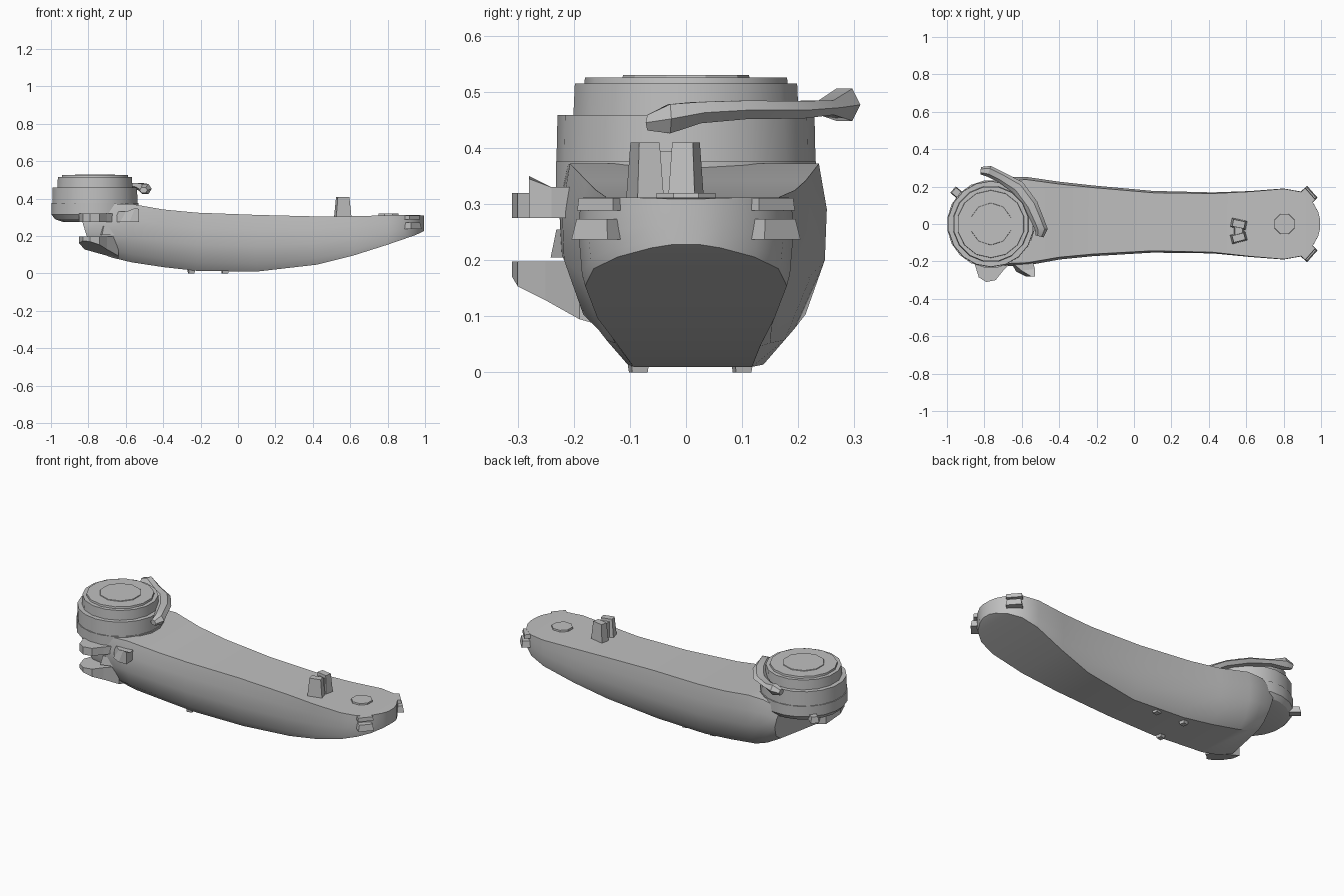
import bpy, bmesh, math
from mathutils import Matrix, Vector

cube = bpy.data.objects.get("Cube")
if cube:
    bpy.data.objects.remove(cube, do_unlink=True)

grey = bpy.data.materials.new("plain grey")
grey.use_nodes = True
grey.diffuse_color = (0.53, 0.53, 0.53, 1)
grey.node_tree.nodes["Principled BSDF"].inputs["Base Color"].default_value = (0.53, 0.53, 0.53, 1)


def finish(name, bm, smooth=True):
    """Turn a bmesh into a shaded object."""
    bmesh.ops.recalc_face_normals(bm, faces=bm.faces)
    mesh = bpy.data.meshes.new(name)
    bm.to_mesh(mesh)
    bm.free()
    mesh.materials.append(grey)
    ob = bpy.data.objects.new(name, mesh)
    bpy.context.collection.objects.link(ob)
    if smooth:
        bpy.ops.object.select_all(action='DESELECT')
        ob.select_set(True)
        bpy.context.view_layer.objects.active = ob
        bpy.ops.object.shade_smooth_by_angle(angle=math.radians(32))
    return ob


def loft(name, rings, smooth=True):
    """Skin equal-length rings and cap both ends."""
    bm = bmesh.new()
    loops = [[bm.verts.new(p) for p in ring] for ring in rings]
    n = len(loops[0])
    for a, b in zip(loops, loops[1:]):
        for i in range(n):
            j = (i + 1) % n
            bm.faces.new((a[i], a[j], b[j], b[i]))
    bm.faces.new(loops[0])
    bm.faces.new(loops[-1])
    return finish(name, bm, smooth)


def lathe(name, cx, cy, profile, sides):
    """Stack of (radius, z) rings about a vertical axis."""
    return loft(name, [[(cx + r * math.cos(2 * math.pi * (i + .5) / sides),
                         cy + r * math.sin(2 * math.pi * (i + .5) / sides), z)
                        for i in range(sides)] for r, z in profile])


def block(name, centre, size, turn=0, taper=1.0):
    """Box turned about z, its top scaled by taper."""
    bm = bmesh.new()
    bmesh.ops.create_cube(bm, size=1)
    for v in bm.verts:
        if v.co.z > 0:
            v.co.x *= taper
            v.co.y *= taper
    bmesh.ops.transform(bm, verts=bm.verts, matrix=Matrix.Translation(centre)
                        @ Matrix.Rotation(turn, 4, 'Z') @ Matrix.Diagonal((*size, 1)))
    return finish(name, bm, False)


def slab(name, outline, low, high, rise=0.0):
    """Plan outline extruded in z; its underside rises towards -x and -y."""
    right = max(x for x, y in outline)
    back = max(y for x, y in outline)
    return loft(name, [[(x, y, low + rise * (right - x + back - y)) for x, y in outline],
                       [(x, y, high) for x, y in outline]], False)


# Curved arm: x, top z, bottom z, half width, centre y, end lean, end skew
stations = [
    (-.745, .33, .122, .214, .008, .06, .2), (-.66, .37, .085, .238, .012, .03, .1),
    (-.57, .372, .06, .236, .015, 0, 0), (-.40, .342, .034, .208, .018, 0, 0),
    (-.22, .325, .014, .189, .017, 0, 0), (.10, .313, .01, .165, .012, 0, 0),
    (.42, .305, .047, .163, .006, 0, 0), (.62, .306, .097, .176, 0, 0, 0),
    (.80, .311, .154, .19, 0, 0, 0), (.89, .312, .185, .174, 0, 0, 0),
    (.95, .312, .206, .128, 0, 0, 0), (.985, .311, .222, .065, 0, 0, 0),
    (.995, .309, .228, .025, 0, 0, 0)]
section = [(.94, 1), (1, .74), (.985, .45), (.84, .14), (.64, 0)]
rings = []
for x, top, bottom, w, cy, lean, skew in stations:
    # the underside broadens towards the rounded tip
    flat = max(0, min(1, (x - .2) / .5))
    half = [(a + (1 - a) * flat * .85, h) for a, h in section]
    pts = half + [(-a, h) for a, h in reversed(half)]
    rings.append([(x - lean * h + skew * a * w, cy + a * w, bottom + h * (top - bottom))
                  for a, h in pts])
loft("arm", rings)

# Stepped round pivot on the wide end
px = -.765
lathe("pivot_base", px, 0, [(.17, .275), (.215, .29), (.235, .315), (.235, .376)], 20)
lathe("pivot_collar", px, 0, [(.231, .37), (.229, .459)], 18)
lathe("pivot_drum", px, 0, [(.205, .45), (.202, .515)], 16)
lathe("pivot_cap", px, 0, [(.182, .51), (.18, .526)], 14)
lathe("pivot_button", px, 0, [(.115, .52), (.112, .53)], 10)

# Strap lever hugging the pivot: centre point, half width, half height
lever = [((-.82, .285, .475), .02, .018), ((-.775, .282, .477), .03, .033),
         ((-.71, .25, .472), .03, .015), ((-.62, .195, .468), .038, .018),
         ((-.55, .1, .468), .038, .019), ((-.515, .02, .463), .034, .022),
         ((-.495, -.03, .452), .034, .03), ((-.505, -.066, .445), .022, .016)]
rings = []
for i, (p, w, h) in enumerate(lever):
    d = Vector(lever[min(i + 1, len(lever) - 1)][0]) - Vector(lever[max(i - 1, 0)][0])
    side = Vector((d.y, -d.x, 0)).normalized()
    rings.append([Vector(p) + side * w * math.cos(a) + Vector((0, 0, h * math.sin(a)))
                  for a in (math.pi * k / 3 for k in range(6))])
loft("lever", rings)

# Two rounded lugs on the front of the wide end, joined by a pin
lug = [(-.82, -.13), (-.85, -.22), (-.83, -.285), (-.79, -.31),
       (-.74, -.30), (-.70, -.25), (-.64, -.19), (-.64, -.13)]
slab("upper_lug", lug, .275, .32)
slab("lower_lug", lug, .078, .198, .28)
lathe("lug_pin", -.77, -.17, [(.03, .19), (.026, .22), (.045, .28)], 8)

# Pointed catch beside the lugs, and a small tab on the far side
loft("side_catch", [[(-.66, -.2, .275), (-.55, -.16, .275), (-.55, -.16, .33), (-.66, -.2, .33)],
                    [(-.63, -.255, .275), (-.53, -.24, .275), (-.53, -.24, .33), (-.6, -.25, .33)],
                    [(-.58, -.28, .275), (-.53, -.28, .275), (-.53, -.28, .345), (-.55, -.28, .35)]], False)
block("catch_link", (-.68, -.19, .23), (.12, .07, .05), .3, .8)
block("rear_tab", (-.945, .165, .31), (.06, .045, .035), -.7, .8)

# Forked post on the deck
for y, turn in ((-.073, .25), (.0, -.2)):
    block("post_prong", (.56, y, .352), (.085, .05, .115), turn, .75)
block("post_web", (.56, -.035, .344), (.05, .08, .1), 0, .85)

# Round boss and two corner clips on the narrow end
lathe("deck_boss", .805, 0, [(.06, .3), (.057, .32)], 8)
for s in (1, -1):
    block("clip_plate", (.912, s * .134, .3), (.085, .085, .022), -s * .85, .95)
    block("clip_jaw", (.922, s * .144, .255), (.085, .085, .036), -s * .85, .85)

# Small feet under the belly
for x, y in ((-.25, -.085), (-.25, .1), (-.07, .1)):
    block("foot", (x, y, .011), (.03, .028, .022), .2, 1.2)
